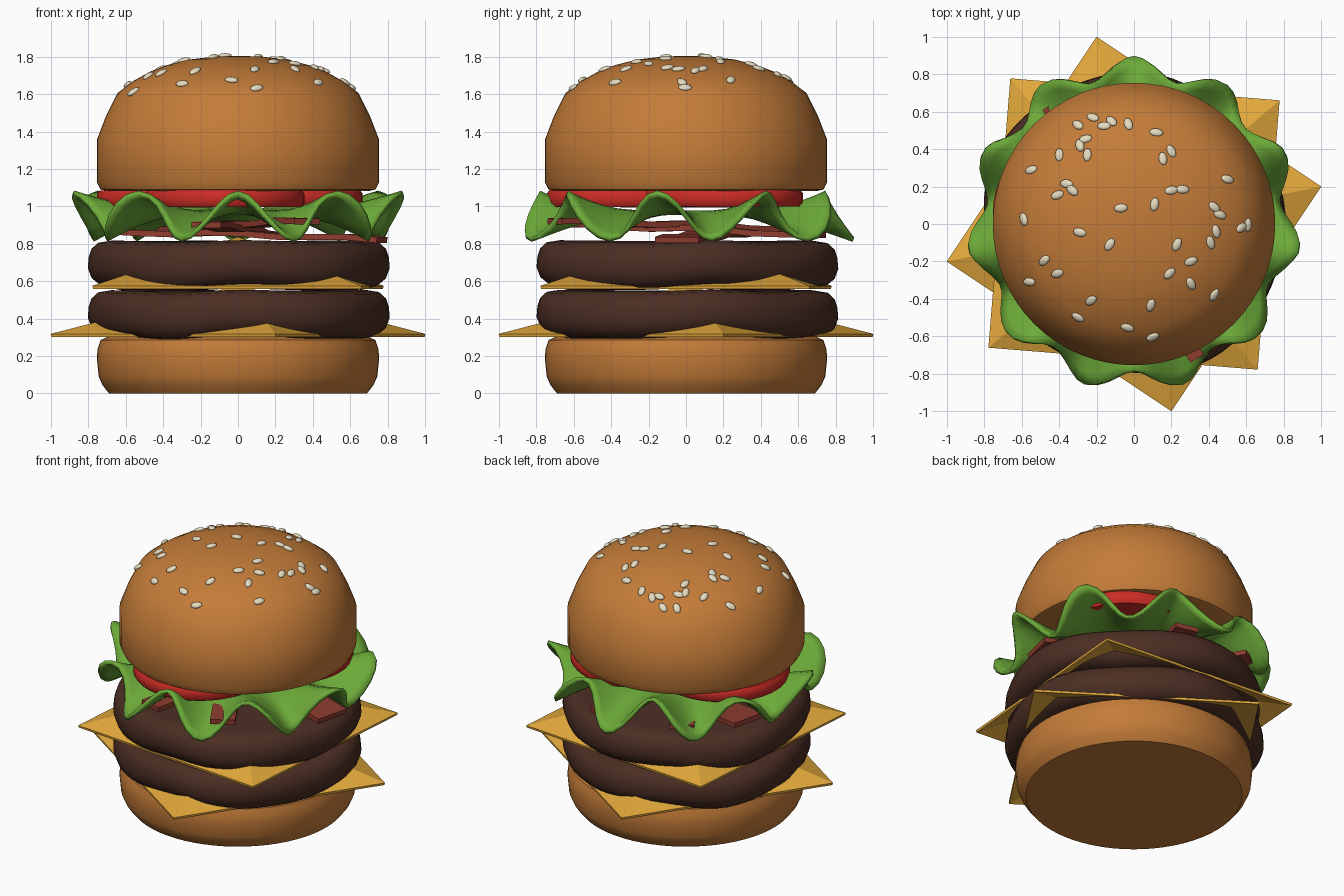
import bpy, bmesh, random
from math import sin, cos, pi, atan2, radians
from mathutils import Vector, Matrix

if "Cube" in bpy.data.objects:
    bpy.data.objects.remove(bpy.data.objects["Cube"])

random.seed(4)


def material(name, rgb):
    m = bpy.data.materials.new(name)
    m.diffuse_color = (*rgb, 1)
    m.use_nodes = True
    m.node_tree.nodes["Principled BSDF"].inputs["Base Color"].default_value = m.diffuse_color
    return m


BUN = material("bun", (0.55, 0.20, 0.04))
MEAT = material("meat", (0.07, 0.027, 0.017))
CHEESE = material("cheese", (0.78, 0.40, 0.045))
LEAF = material("leaf", (0.15, 0.40, 0.04))
TOMATO = material("tomato", (0.60, 0.025, 0.018))
BACON = material("bacon", (0.27, 0.045, 0.028))
SEED = material("seed", (0.78, 0.70, 0.52))


def finish(name, bm, mat, smooth=40, thickness=0):
    bmesh.ops.remove_doubles(bm, verts=bm.verts, dist=1e-5)
    bmesh.ops.recalc_face_normals(bm, faces=bm.faces)
    me = bpy.data.meshes.new(name)
    bm.to_mesh(me)
    bm.free()
    me.materials.append(mat)
    ob = bpy.data.objects.new(name, me)
    bpy.context.collection.objects.link(ob)
    if thickness:
        mod = ob.modifiers.new("thickness", 'SOLIDIFY')
        mod.thickness = thickness
        mod.offset = 0
    if smooth:
        bpy.ops.object.select_all(action='DESELECT')
        ob.select_set(True)
        bpy.context.view_layer.objects.active = ob
        bpy.ops.object.shade_smooth_by_angle(angle=radians(smooth))
    return ob


def skin(bm, rings, closed=True):
    """Bridge rows of points into quads."""
    rows = [[bm.verts.new(p) for p in ring] for ring in rings]
    for a, b in zip(rows, rows[1:]):
        for i in range(len(a) if closed else len(a) - 1):
            j = (i + 1) % len(a)
            bm.faces.new((a[i], a[j], b[j], b[i]))


def lathe(name, profile, mat, segs=64, warp=None, centre=(0, 0), **kw):
    """Revolve (radius, height) points; warp(r, z, angle) reshapes them."""
    rings = []
    for r, z in profile:
        ring = []
        for i in range(segs):
            a = 2 * pi * i / segs
            rr, zz = warp(r, z, a) if warp else (r, z)
            ring.append((centre[0] + rr * cos(a), centre[1] + rr * sin(a), zz))
        rings.append(ring)
    bm = bmesh.new()
    skin(bm, rings)
    bmesh.ops.dissolve_degenerate(bm, dist=1e-6, edges=bm.edges)
    return finish(name, bm, mat, **kw)


# Buns
lathe("bottom_bun", [(0, 0), (0.69, 0), (0.725, 0.045), (0.745, 0.09), (0.755, 0.19),
                     (0.75, 0.24), (0.735, 0.285), (0.69, 0.305), (0, 0.305)], BUN)
DOME = [(0, 1.805), (0.13, 1.80), (0.26, 1.785), (0.38, 1.755), (0.47, 1.72),
        (0.56, 1.67), (0.645, 1.605), (0.705, 1.485), (0.755, 1.355)]
lathe("top_bun", DOME + [(0.755, 1.13), (0.735, 1.09), (0.70, 1.082), (0, 1.082)], BUN)


# Patties: lumpy rounded discs
def lumpy(base):
    def warp(r, z, a):
        k = 1 + 0.022 * cos(2 * (a - radians(135))) + 0.014 * sin(5 * a + 0.6)
        wave = (0.013 * sin(4 * a + 1.0) + 0.006 * sin(7 * a)) * min(1, r / 0.7)
        return r * k, base + z + wave * (1 - 0.6 * z / 0.25)
    return warp


PATTY = [(0, 0), (0.68, 0), (0.745, 0.012), (0.785, 0.045), (0.805, 0.10), (0.80, 0.16),
         (0.785, 0.205), (0.75, 0.238), (0.68, 0.25), (0, 0.25)]
for name, base in (("lower_patty", 0.297), ("upper_patty", 0.562)):
    lathe(name, PATTY, MEAT, segs=72, warp=lumpy(base), smooth=60)

# Cheese slices: thin four-sided tents draped around the patties
for name, corner, base, rise in (("lower_cheese", (1.0, 0.2), 0.31, 0.26),
                                 ("upper_cheese", (0.777, 0.66), 0.567, 0.262)):
    bm = bmesh.new()
    x, y = corner
    rim = [bm.verts.new((*p, base)) for p in ((x, y), (-y, x), (-x, -y), (y, -x))]
    apex = bm.verts.new((0, 0, base + rise))
    for i in range(4):
        bm.faces.new((rim[i], rim[(i + 1) % 4], apex))
    finish(name, bm, CHEESE, smooth=0, thickness=0.016)

# Bacon strips, crossing each other
for i, (p, q, zp, zm, zq, w) in enumerate((
        ((0.77, -0.05), (-0.70, 0.30), 0.82, 0.86, 0.86, 0.24),
        ((0.37, -0.70), (-0.42, 0.65), 0.92, 0.91, 0.87, 0.16),
        ((-0.17, -0.73), (0.17, 0.73), 0.90, 0.89, 0.84, 0.16))):
    p, q = Vector(p), Vector(q)
    side = (q - p).normalized().orthogonal() * w / 2
    rows = []
    for k in range(9):
        t = k / 8
        c = p.lerp(q, t)
        z = zp * (1 - t) ** 2 + zm * 2 * t * (1 - t) + zq * t * t + 0.008 * sin(t * 14)
        rows.append([(*(c + side), z), (*(c - side), z)])
    bm = bmesh.new()
    skin(bm, rows, closed=False)
    finish(f"bacon_{i + 1}", bm, BACON, smooth=0, thickness=0.032)


# Lettuce: ruffled sheet with 11 lobes outward and 9 waves up and down
def ruffle(r, z, a):
    t = max(0, (r - 0.35) / 0.49)
    return (r + 0.055 * t * t * cos(11 * (a - pi / 2)),
            0.965 - 0.018 * t + 0.125 * t ** 1.6 * cos(9 * (a + pi / 2)))


lathe("lettuce", [(r, 0) for r in (0, 0.35, 0.5, 0.6, 0.68, 0.74, 0.79, 0.84)],
      LEAF, segs=108, warp=ruffle, smooth=60, thickness=0.025)

# Tomato slices
for i, c in enumerate(((-0.33, 0.06), (-0.07, -0.32), (0.24, 0.20))):
    z = 0.995 + 0.002 * i
    lathe(f"tomato_{i + 1}", [(0, z), (0.41, z), (0.425, z + 0.02), (0.425, z + 0.07),
                              (0.41, z + 0.09), (0, z + 0.09)], TOMATO, segs=40, centre=c)

# Sesame seeds lying on the dome
SPOTS = [(-.22, .57), (-.30, .53), (-.16, .525), (-.12, .55), (-.03, .535), (-.26, .455),
         (-.29, .42), (-.25, .37), (-.40, .37), (-.55, .29), (.12, .49), (.20, .39),
         (.155, .35), (-.36, .215), (-.41, .155), (-.33, .18), (.20, .18), (.26, .185),
         (.50, .24), (.11, .105), (-.07, .085), (-.59, .025), (.43, .09), (.46, .05),
         (-.29, -.045), (-.13, -.11), (.44, -.04), (.41, -.10), (.23, -.11), (.575, -.02),
         (.61, -.005), (-.48, -.195), (-.41, -.265), (-.56, -.31), (.19, -.265),
         (.305, -.20), (.305, -.32), (.43, -.38), (-.23, -.41), (.09, -.435),
         (-.30, -.50), (-.035, -.555), (.10, -.605)]
bm = bmesh.new()
for x, y in SPOTS:
    r, a = Vector((x, y)).length, atan2(y, x)
    for (r0, z0), (r1, z1) in zip(DOME, DOME[1:]):
        if r0 <= r <= r1:
            z = z0 + (z1 - z0) * (r - r0) / (r1 - r0)
            tilt = atan2(z0 - z1, r1 - r0)
            break
    m = (Matrix.Translation((x, y, z + 0.004)) @ Matrix.Rotation(a, 4, 'Z')
         @ Matrix.Rotation(tilt, 4, 'Y') @ Matrix.Rotation(random.uniform(0, pi), 4, 'Z')
         @ Matrix.Diagonal((0.037, 0.023, 0.014, 1)))
    bmesh.ops.create_uvsphere(bm, u_segments=12, v_segments=8, radius=1, matrix=m)
finish("sesame_seeds", bm, SEED, smooth=60)
